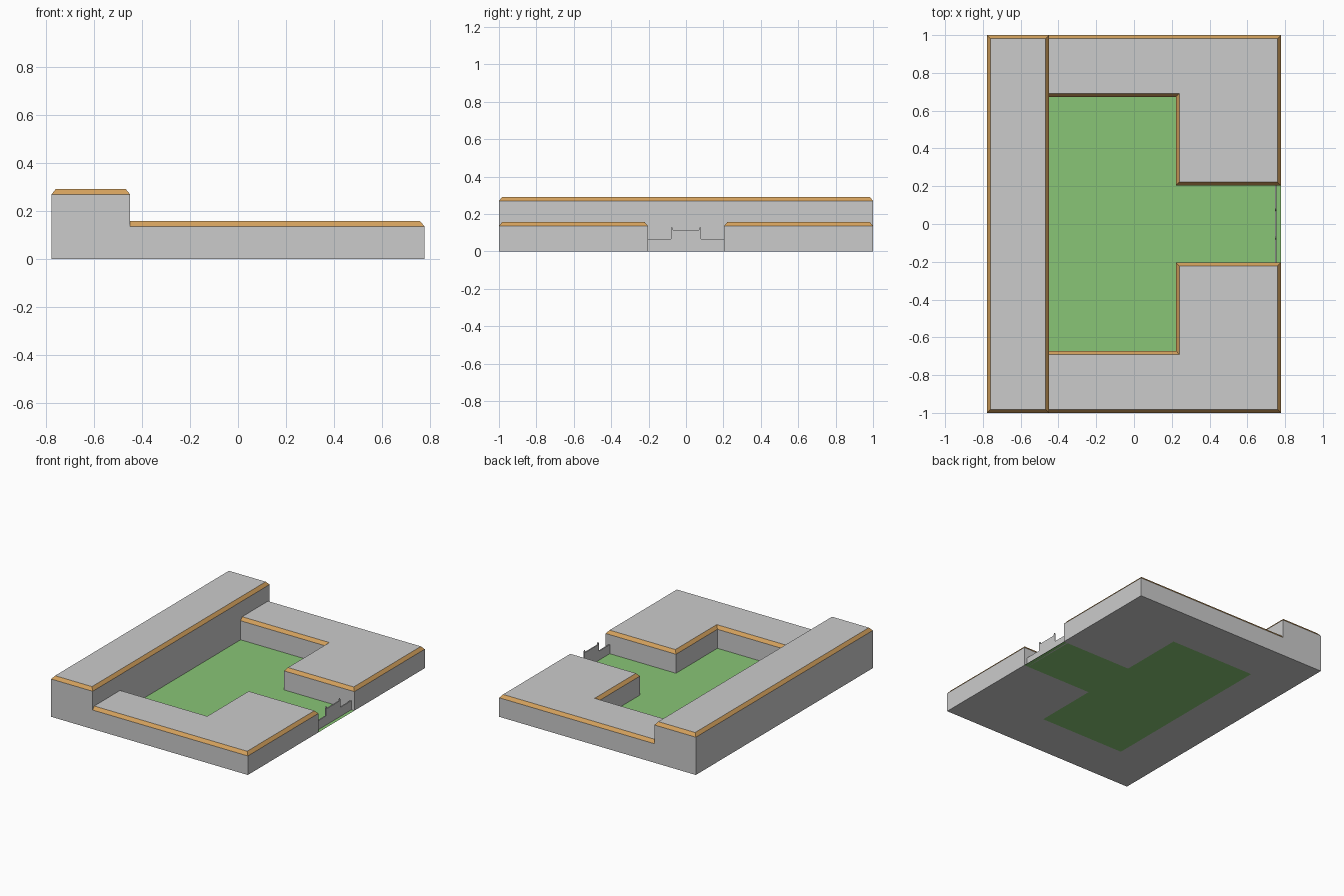
import bpy, bmesh
from mathutils import Vector

if "Cube" in bpy.data.objects:
    bpy.data.objects.remove(bpy.data.objects["Cube"])


def material(name, color):
    m = bpy.data.materials.new(name)
    m.diffuse_color = color
    m.use_nodes = True
    m.node_tree.nodes["Principled BSDF"].inputs["Base Color"].default_value = m.diffuse_color
    return m


GREY = material("grey_wall", (0.6, 0.6, 0.6, 1))
TRIM = material("orange_trim", (0.66, 0.36, 0.11, 1))
GRASS = material("green_grass", (0.25, 0.56, 0.18, 1))


def add_object(name, bm, mats):
    me = bpy.data.meshes.new(name)
    bm.to_mesh(me)
    bm.free()
    for m in mats:
        me.materials.append(m)
    ob = bpy.data.objects.new(name, me)
    bpy.context.collection.objects.link(ob)
    return ob


def building(name, pts, eave, top, insets):
    """Flat-roofed block with a sloped trim; pts run counter-clockwise.
    insets[i] belongs to edge i -> i+1; zero means an open, abutting side."""
    n = len(pts)
    p = [Vector(q) for q in pts]
    inner = []
    for i in range(n):
        off = Vector((0, 0))
        for a in (i - 1, i):
            d = (p[(a + 1) % n] - p[a]).normalized()
            off += Vector((-d.y, d.x)) * insets[a]
        inner.append(p[i] + off)
    bm = bmesh.new()
    rings = [[bm.verts.new((v.x, v.y, z)) for v in ring]
             for ring, z in ((p, 0), (p, eave), (inner, top))]
    bm.faces.new(rings[0][::-1])
    bm.faces.new(rings[2])
    for k in range(2):
        for i in range(n):
            if insets[i]:
                j = (i + 1) % n
                f = bm.faces.new((rings[k][i], rings[k][j],
                                  rings[k + 1][j], rings[k + 1][i]))
                f.material_index = k
    return add_object(name, bm, (GREY, TRIM))


C = 0.018  # trim width

# Tall rear block
building("tall_block", [(-0.778, -1), (-0.45, -1), (-0.45, 1), (-0.778, 1)],
         0.27, 0.292, [C] * 4)

# Low L-shaped wings around the courtyard, mirrored across y
wings = building("low_wings",
                 [(-0.45, 0.672), (0.222, 0.672), (0.222, 0.204),
                  (0.778, 0.204), (0.778, 1), (-0.45, 1)],
                 0.136, 0.158, [C] * 5 + [0])
mir = wings.modifiers.new("mirror", 'MIRROR')
mir.use_axis = (False, True, False)

# Courtyard lawn with its entrance strip
half = [(0.778, 0.204), (0.222, 0.204), (0.222, 0.672), (-0.45, 0.672)]
bm = bmesh.new()
bm.faces.new([bm.verts.new((x, y, 0))
              for x, y in half + [(x, -y) for x, y in half[::-1]]])
add_object("courtyard_lawn", bm, [GRASS])

# Thin entrance gate with low sides, raised middle and small posts
side = [(0.204, 0), (0.204, 0.065), (0.081, 0.065), (0.081, 0.122),
        (0.076, 0.132), (0.071, 0.122), (0.069, 0.114)]
bm = bmesh.new()
face = bm.faces.new([bm.verts.new((0.746, y, z))
                     for y, z in side + [(-y, z) for y, z in side[::-1]]])
ext = bmesh.ops.extrude_face_region(bm, geom=[face], use_keep_orig=True)
bmesh.ops.translate(bm, vec=(0.008, 0, 0),
                    verts=[v for v in ext["geom"]
                           if isinstance(v, bmesh.types.BMVert)])
bmesh.ops.recalc_face_normals(bm, faces=bm.faces)
add_object("entrance_gate", bm, [GREY])
